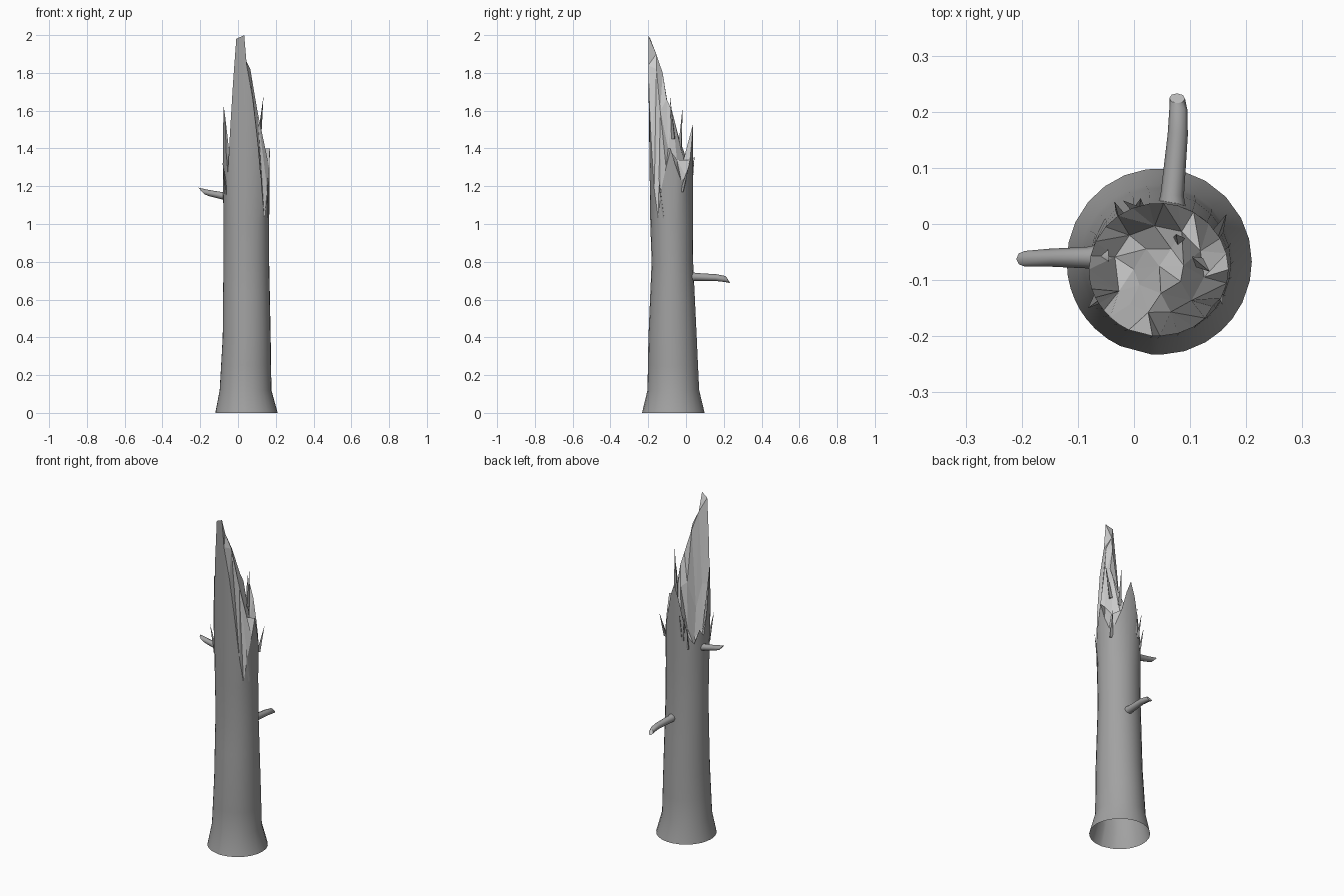
import bpy, bmesh, math
from mathutils import Vector

if "Cube" in bpy.data.objects:
    bpy.data.objects.remove(bpy.data.objects["Cube"])

# Dark bark; the torn wood stays plain grey
bark = bpy.data.materials.new("bark")
bark.diffuse_color = (.36, .36, .36, 1)
bark.use_nodes = True
bark.node_tree.nodes["Principled BSDF"].inputs["Base Color"].default_value = bark.diffuse_color
wood = bpy.data.materials.new("wood")
wood.diffuse_color = (.8, .8, .8, 1)
wood.use_nodes = True
wood.node_tree.nodes["Principled BSDF"].inputs["Base Color"].default_value = wood.diffuse_color


def finish(bm, name, mats):
    bmesh.ops.recalc_face_normals(bm, faces=bm.faces)
    mesh = bpy.data.meshes.new(name)
    for m in mats:
        mesh.materials.append(m)
    bm.to_mesh(mesh)
    bm.free()
    obj = bpy.data.objects.new(name, mesh)
    bpy.context.collection.objects.link(obj)
    return obj


# Trunk profile: z, centre x, centre y, radius x, radius y
PROFILE = [(0, .045, -.067, .165, .166), (.12, .04, -.067, .137, .137),
           (.4, .046, -.071, .127, .128), (.8, .044, -.072, .121, .110),
           (1.0, .044, -.076, .121, .113), (1.2, .044, -.081, .124, .118),
           (2.0, .044, -.081, .126, .119)]


def trunk_point(deg, z, f=1.0):
    for p, q in zip(PROFILE, PROFILE[1:]):
        if p[0] <= z <= q[0]:
            t = (z - p[0]) / (q[0] - p[0])
            cx, cy, rx, ry = (p[i] + (q[i] - p[i]) * t for i in (1, 2, 3, 4))
            a = math.radians(deg)
            return Vector((cx + f * rx * math.cos(a), cy + f * ry * math.sin(a), z))


# Height of the jagged rim by angle (0 = right, -90 = front)
RIM = [(-180, 1.34), (-171, 1.50), (-163, 1.62), (-155, 1.58), (-149, 1.38), (-142, 1.27),
       (-134, 1.48), (-124, 1.75), (-115, 1.98), (-95, 2.0), (-89, 1.84), (-74, 1.66),
       (-60, 1.42), (-48, 1.18), (-38, 1.03), (-26, 1.18), (-12, 1.30), (0, 1.40), (14, 1.30),
       (28, 1.23), (44, 1.25), (60, 1.34), (74, 1.46), (86, 1.53), (98, 1.45), (112, 1.32),
       (126, 1.22), (140, 1.18), (155, 1.26), (168, 1.22)]
# Torn wood inside: heights on two inner rings
INNER = [(-150, 1.22), (-128, 1.48), (-103, 1.90), (-75, 1.82), (-45, 1.60), (-10, 1.40),
         (25, 1.34), (60, 1.34), (95, 1.36), (130, 1.10), (165, 1.10)]
CORE = [(-140, 1.34), (-85, 1.80), (-30, 1.66), (10, 1.60), (60, 1.48), (120, 1.24), (180, 1.18)]

bm = bmesh.new()
angles = [a for a, _ in RIM]
n = len(angles)
rings = [[bm.verts.new(trunk_point(a, z)) for a in angles] for z in (0, .12, .25, .4, .6, .8, 1.0)]
rings.append([bm.verts.new(trunk_point(a, h)) for a, h in RIM])
for lo, hi in zip(rings, rings[1:]):
    for i in range(n):
        j = (i + 1) % n
        bm.faces.new((lo[i], lo[j], hi[j], hi[i])).smooth = True


# Flat-faced break surface, each ring stitched to the next
def ring(table, f):
    return [(a, bm.verts.new(trunk_point(a, z, f))) for a, z in table]


def stitch(A, B):
    A = A + [(A[0][0] + 360, A[0][1])]
    B = B + [(B[0][0] + 360, B[0][1])]
    i = j = 0
    while i < len(A) - 1 or j < len(B) - 1:
        if j == len(B) - 1 or (i < len(A) - 1 and A[i + 1][0] <= B[j + 1][0]):
            bm.faces.new((A[i][1], A[i + 1][1], B[j][1])).material_index = 1
            i += 1
        else:
            bm.faces.new((A[i][1], B[j + 1][1], B[j][1])).material_index = 1
            j += 1


rim = list(zip(angles, rings[-1]))
inner, core = ring(INNER, .66), ring(CORE, .36)
stitch(rim, inner)
stitch(inner, core)
mid = bm.verts.new((.045, -.075, 1.50))
for k in range(len(core)):
    bm.faces.new((core[k][1], core[(k + 1) % len(core)][1], mid)).material_index = 1
finish(bm, "trunk", [bark, wood])


# Snapped branch stubs: round tube along a path with a slanted end
def stub(name, path, slant, sides=8):
    bm = bmesh.new()
    pts = [(Vector(p), r) for p, r in path]
    d = (pts[-1][0] - pts[0][0]).normalized()
    u = d.cross(Vector((0, 0, 1))).normalized()
    v = u.cross(d)
    loops = []
    for k, (p, r) in enumerate(pts):
        loop = []
        for s in range(sides):
            a = 2 * math.pi * s / sides
            shift = d * slant * math.sin(a) if k == len(pts) - 1 else Vector()
            loop.append(bm.verts.new(p + r * (u * math.cos(a) + v * math.sin(a)) + shift))
        loops.append(loop)
    for lo, hi in zip(loops, loops[1:]):
        for s in range(sides):
            t = (s + 1) % sides
            bm.faces.new((lo[s], lo[t], hi[t], hi[s])).smooth = True
    bm.faces.new(loops[-1]).material_index = 1
    finish(bm, name, [bark, wood])


stub("left_branch_stub", [((-.05, -.06, 1.145), .026), ((-.085, -.06, 1.15), .019),
                          ((-.15, -.06, 1.163), .016), ((-.194, -.062, 1.175), .014)], .019)
stub("back_branch_stub", [((.066, .01, .72), .03), ((.068, .05, .72), .021),
                          ((.078, .16, .716), .018), ((.079, .205, .709), .016),
                          ((.077, .224, .702), .014)], -.010)


# Thin splinters standing off the break
def splinter(name, base, tip, w):
    bm = bmesh.new()
    b, t = Vector(base), Vector(tip)
    foot = [bm.verts.new(b + w * Vector((math.cos(a), math.sin(a), 0)))
            for a in (0.4, 2.5, 4.6)]
    top = bm.verts.new(t)
    for k in range(3):
        bm.faces.new((foot[k], foot[(k + 1) % 3], top))
    bm.faces.new(foot)
    finish(bm, name, [bark])


SPLINTERS = [((.112, -.065, 1.45), (.135, -.085, 1.68), .012),
             ((.08, -.03, 1.40), (.075, -.018, 1.62), .012),
             ((.148, -.02, 1.17), (.165, .018, 1.32), .012),
             ((-.06, -.13, 1.15), (-.082, -.15, 1.33), .012),
             ((.15, -.12, 1.03), (.158, -.145, 1.25), .010),
             ((-.025, .015, 1.15), (-.035, .04, 1.27), .009),
             ((.0, .028, 1.20), (-.02, .042, 1.36), .009),
             ((.01, .03, 1.22), (.012, .046, 1.37), .008)]
for k, (b, t, w) in enumerate(SPLINTERS):
    splinter(f"splinter_{k + 1}", b, t, w)
